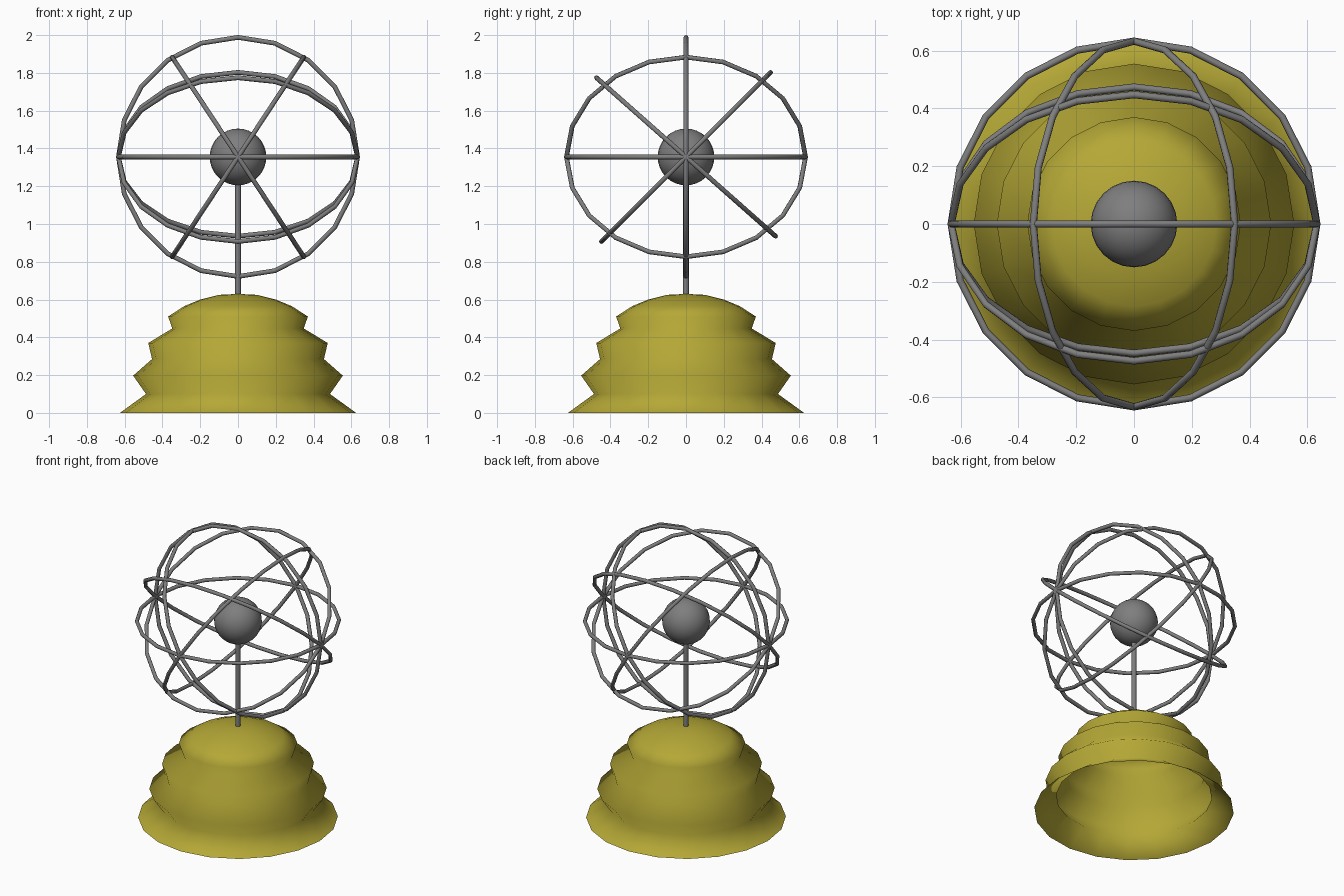
import bpy, bmesh
from math import radians, pi

if "Cube" in bpy.data.objects:
    bpy.data.objects.remove(bpy.data.objects["Cube"])

SIDES = 20
CENTRE = 1.355


def material(name, rgb):
    mat = bpy.data.materials.new(name)
    mat.diffuse_color = (*rgb, 1)
    mat.use_nodes = True
    mat.node_tree.nodes["Principled BSDF"].inputs["Base Color"].default_value = mat.diffuse_color
    return mat


BRASS = material("olive_brass", (0.46, 0.39, 0.037))
STEEL = material("dark_steel", (0.21, 0.21, 0.21))


def lathe(name, profile):
    """Spin an (r, z) profile around the z axis into an open shell."""
    bm = bmesh.new()
    vs = [bm.verts.new((r, 0, z)) for r, z in profile]
    es = [bm.edges.new(p) for p in zip(vs, vs[1:])]
    bmesh.ops.spin(bm, geom=vs + es, cent=(0, 0, 0), axis=(0, 0, 1),
                   angle=2 * pi, steps=SIDES)
    bmesh.ops.remove_doubles(bm, verts=bm.verts, dist=1e-4)
    bmesh.ops.recalc_face_normals(bm, faces=bm.faces)
    top = max(bm.faces, key=lambda f: f.calc_center_median().z)
    if top.normal.z < 0:
        bmesh.ops.reverse_faces(bm, faces=bm.faces)
    for f in bm.faces:
        f.smooth = True
    me = bpy.data.meshes.new(name)
    bm.to_mesh(me)
    bm.free()
    ob = bpy.data.objects.new(name, me)
    bpy.context.collection.objects.link(ob)
    ob.data.materials.append(BRASS)


def finish(name, angle=50):
    """Name, colour and smooth the part just added."""
    ob = bpy.context.object
    ob.name = name
    ob.data.materials.append(STEEL)
    bpy.ops.object.shade_smooth_by_angle(angle=radians(angle))


def ring(name, rx=0, ry=0):
    bpy.ops.mesh.primitive_torus_add(
        location=(0, 0, CENTRE), rotation=(radians(rx), radians(ry), 0),
        major_radius=0.633, minor_radius=0.0125,
        major_segments=SIDES, minor_segments=8)
    finish(name)


# stepped, hollow pedestal with a domed top
lathe("pedestal", [
    (0.625, 0), (0.487, 0.10), (0.555, 0.197), (0.455, 0.285), (0.475, 0.37),
    (0.348, 0.447), (0.37, 0.51), (0.285, 0.565), (0.2, 0.6), (0.1, 0.625), (0, 0.63)])

# support rod
bpy.ops.mesh.primitive_cylinder_add(vertices=12, radius=0.015, depth=0.68,
                                    location=(0, 0, 0.95))
finish("support_rod")

# central globe
bpy.ops.mesh.primitive_uv_sphere_add(segments=24, ring_count=16, radius=0.15,
                                     location=(0, 0, CENTRE))
finish("globe")

# armillary rings
ring("horizon_ring")
ring("upright_ring", rx=90)
ring("front_tilt_ring", rx=45)
ring("back_tilt_ring", rx=-41.5)
ring("left_tilt_ring", ry=56.6)
ring("right_tilt_ring", ry=-56.6)
